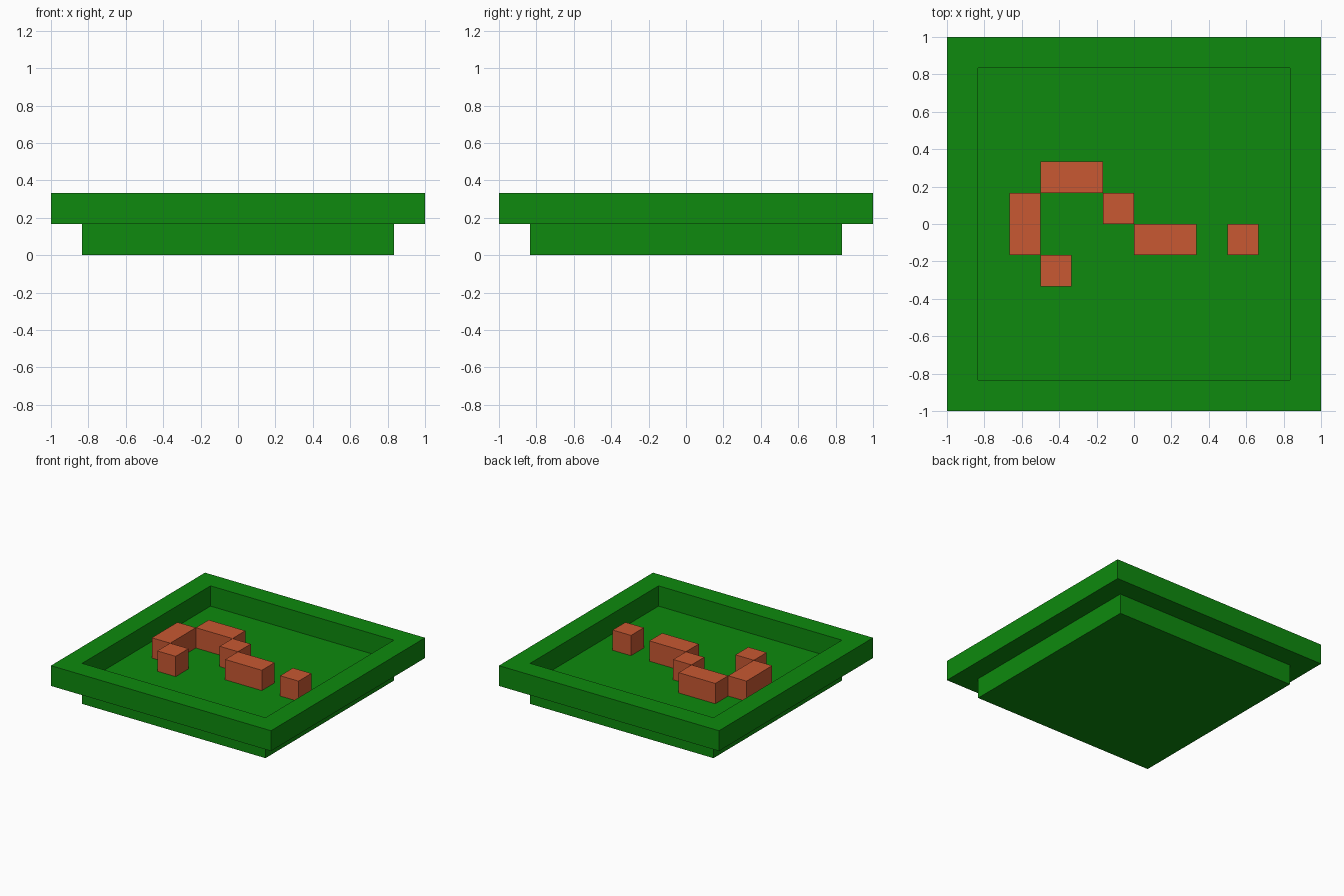
import bpy, bmesh

if "Cube" in bpy.data.objects:
    bpy.data.objects.remove(bpy.data.objects["Cube"])

U = 1 / 6  # one block unit


def material(name, rgb):
    m = bpy.data.materials.new(name)
    m.diffuse_color = (*rgb, 1)
    m.use_nodes = True
    m.node_tree.nodes["Principled BSDF"].inputs["Base Color"].default_value = m.diffuse_color
    return m


def finish(name, bm, mat):
    bmesh.ops.recalc_face_normals(bm, faces=bm.faces)
    me = bpy.data.meshes.new(name)
    bm.to_mesh(me)
    bm.free()
    me.materials.append(mat)
    ob = bpy.data.objects.new(name, me)
    bpy.context.collection.objects.link(ob)
    return ob


green = material("green", (0.0044, 0.254, 0.0044))
orange = material("brick_orange", (0.578, 0.098, 0.032))

# Tray: square rings (half width, height in units) from the underside to the inner floor
bm = bmesh.new()
rings = [[bm.verts.new((sx * h * U, sy * h * U, z * U))
          for sx, sy in ((-1, -1), (1, -1), (1, 1), (-1, 1))]
         for h, z in ((5, 0), (5, 1), (6, 1), (6, 2), (5, 2), (5, 1))]
for a, b in zip(rings, rings[1:]):
    for i in range(4):
        j = (i + 1) % 4
        bm.faces.new((a[i], a[j], b[j], b[i]))
bm.faces.new(rings[0][::-1])
bm.faces.new(rings[-1])
finish("tray", bm, green)

# Raised blocks on the tray floor: x range, y range in units
blocks = {
    "hook_end_block": (-3, -2, -2, -1),
    "left_block": (-4, -3, -1, 1),
    "top_block": (-3, -1, 1, 2),
    "step_block": (-1, 0, 0, 1),
    "right_block": (0, 2, -1, 0),
    "separate_block": (3, 4, -1, 0),
}
for name, (x0, x1, y0, y1) in blocks.items():
    bm = bmesh.new()
    bmesh.ops.create_cube(bm, size=1)
    for v in bm.verts:
        v.co = ((x0 if v.co.x < 0 else x1) * U,
                (y0 if v.co.y < 0 else y1) * U,
                (1 if v.co.z < 0 else 2) * U)
    finish(name, bm, orange)
